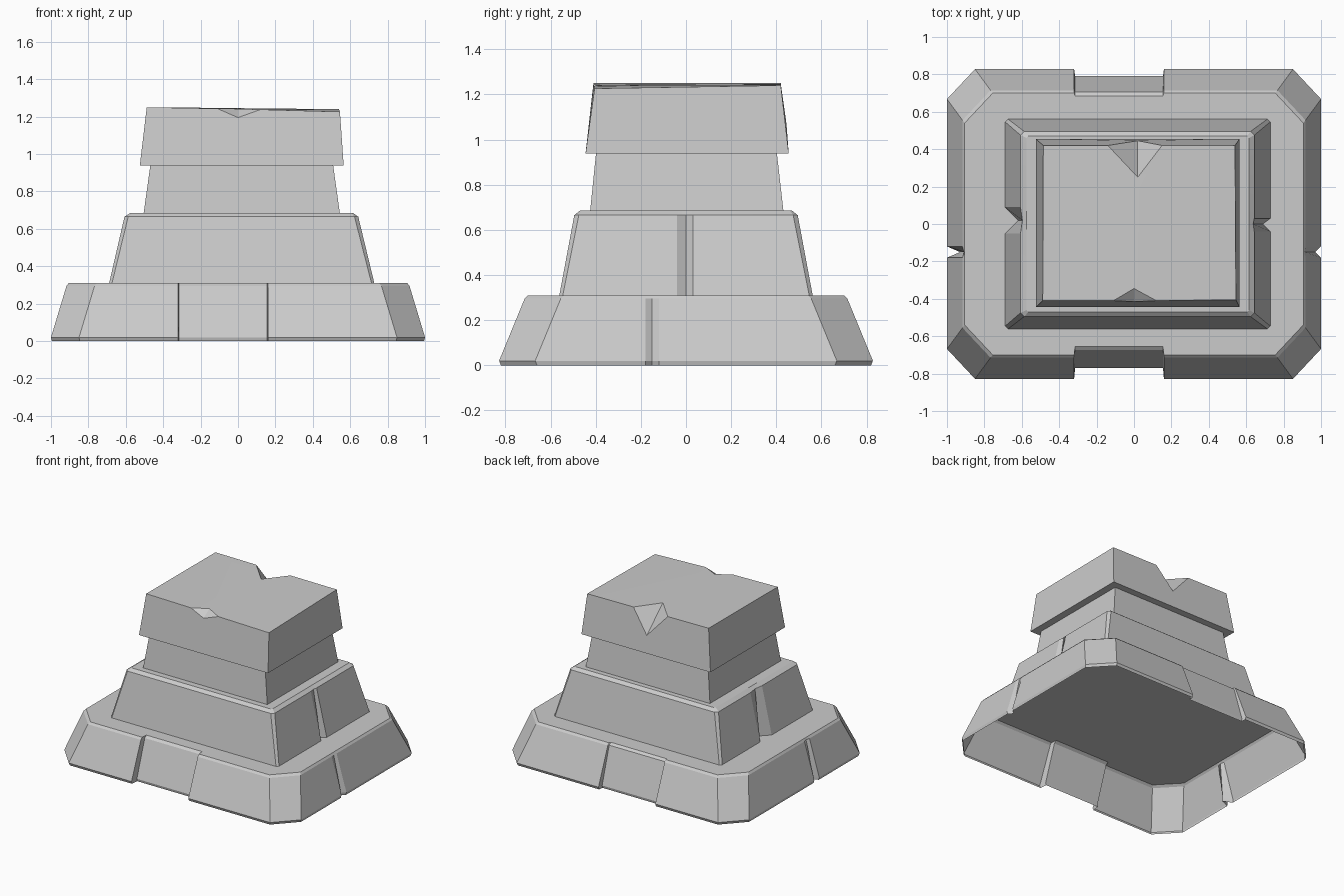
import bpy, bmesh, math

if "Cube" in bpy.data.objects:
    bpy.data.objects.remove(bpy.data.objects["Cube"])

stone = bpy.data.materials.new("light_grey_stone")
stone.diffuse_color = (0.6, 0.6, 0.6, 1)
stone.use_nodes = True
stone.node_tree.nodes["Principled BSDF"].inputs["Base Color"].default_value = stone.diffuse_color


def finish(name, bm, angle):
    bmesh.ops.recalc_face_normals(bm, faces=bm.faces)
    me = bpy.data.meshes.new(name)
    bm.to_mesh(me)
    bm.free()
    ob = bpy.data.objects.new(name, me)
    bpy.context.collection.objects.link(ob)
    me.materials.append(stone)
    bpy.ops.object.select_all(action='DESELECT')
    ob.select_set(True)
    bpy.context.view_layer.objects.active = ob
    bpy.ops.object.shade_smooth_by_angle(angle=math.radians(angle))
    return ob


def loft(name, rings, bottom=True, angle=20):
    """Bridge closed rings of equal length, cap the ends."""
    bm = bmesh.new()
    loops = [[bm.verts.new(p) for p in r] for r in rings]
    n = len(loops[0])
    for a, b in zip(loops, loops[1:]):
        for i in range(n):
            j = (i + 1) % n
            bm.faces.new((a[i], a[j], b[j], b[i]))
    bm.faces.new(loops[-1])
    if bottom:
        bm.faces.new(loops[0][::-1])
    return finish(name, bm, angle)


def base_ring(z, x, y, front, back, left, right):
    """Cut-corner outline with front/back recesses and side nicks."""
    cx, cy, n = x - 0.15, y - 0.16, -0.15
    pts = [(-cx, -y), (-0.32, -y), (-0.315, -front), (0.155, -front), (0.16, -y),
           (cx, -y), (x, -cy), (x, n - 0.03), (x - right, n), (x, n + 0.03), (x, cy),
           (cx, y), (0.16, y), (0.155, back), (-0.315, back), (-0.32, y),
           (-cx, y), (-x, cy), (-x, n + 0.03), (left - x, n), (-x, n - 0.03), (-x, -cy)]
    return [(px, py, z) for px, py in pts]


# Hollow flared base, open underneath
loft("base_plinth", [
    base_ring(0, 0.995, 0.82, 0.765, 0.785, 0.07, 0.03),
    base_ring(0.02, 1.0, 0.828, 0.77, 0.79, 0.07, 0.03),
    base_ring(0.295, 0.917, 0.715, 0.675, 0.705, 0.008, 0.004),
    base_ring(0.31, 0.905, 0.70, 0.655, 0.685, 0.0, 0.0)], bottom=False)


def step_ring(z, x0, x1, y, left, right, c):
    """Rectangle with tiny corner chamfers and a crack in each side."""
    pts = [(x0 + c, -y), (x1 - c, -y), (x1, c - y),
           (x1, -0.04), (x1 - right, 0), (x1, 0.03), (x1, y - c),
           (x1 - c, y), (x0 + c, y), (x0, y - c),
           (x0, 0.09), (x0 + left, 0.02), (x0, -0.05), (x0, c - y)]
    return [(px, py, z) for px, py in pts]


# Tapered second step with softened top rim
loft("middle_step", [
    step_ring(0.305, -0.69, 0.73, 0.562, 0.07, 0.04, 0.015),
    step_ring(0.665, -0.607, 0.643, 0.495, 0.01, 0.006, 0.02),
    step_ring(0.685, -0.575, 0.615, 0.47, 0.0, 0.0, 0.01)])


def rect(z, x0, x1, y0, y1):
    return [(x0, y0, z), (x1, y0, z), (x1, y1, z), (x0, y1, z)]


# Neck block
loft("neck_block", [rect(0.68, -0.505, 0.545, -0.425, 0.432),
                    rect(0.945, -0.468, 0.508, -0.398, 0.402)])

# Overhanging cap block with a chip on the front and back edges
bm = bmesh.new()
V = lambda *p: bm.verts.new(p)
b = [V(*p) for p in rect(0.938, -0.525, 0.565, -0.445, 0.455)]
t = [V(-0.488, -0.41, 1.25), V(0.545, -0.405, 1.226),
     V(0.54, 0.42, 1.24), V(-0.485, 0.42, 1.25)]
fl, fr = V(-0.11, -0.41, 1.243), V(0.12, -0.41, 1.238)
f_tip, f_in = V(0, -0.415, 1.195), V(0, -0.345, 1.242)
bl, br = V(-0.14, 0.42, 1.247), V(0.15, 0.42, 1.243)
b_tip, b_in = V(0.02, 0.445, 1.07), V(0.02, 0.25, 1.245)
for f in [b[::-1],
          (b[0], b[1], t[1], fr, f_tip, fl, t[0]),          # front
          (b[2], b[3], t[3], bl, b_tip, br, t[2]),          # back
          (b[1], b[2], t[2], t[1]), (b[3], b[0], t[0], t[3]),  # sides
          (fl, f_tip, f_in), (f_tip, fr, f_in),             # front chip
          (bl, b_in, b_tip), (b_in, br, b_tip),             # back chip
          (t[0], fl, f_in, b_in, bl, t[3]),                 # top, left half
          (f_in, fr, t[1], t[2], br, b_in)]:                # top, right half
    bm.faces.new(f)
finish("cap_block", bm, 30)
